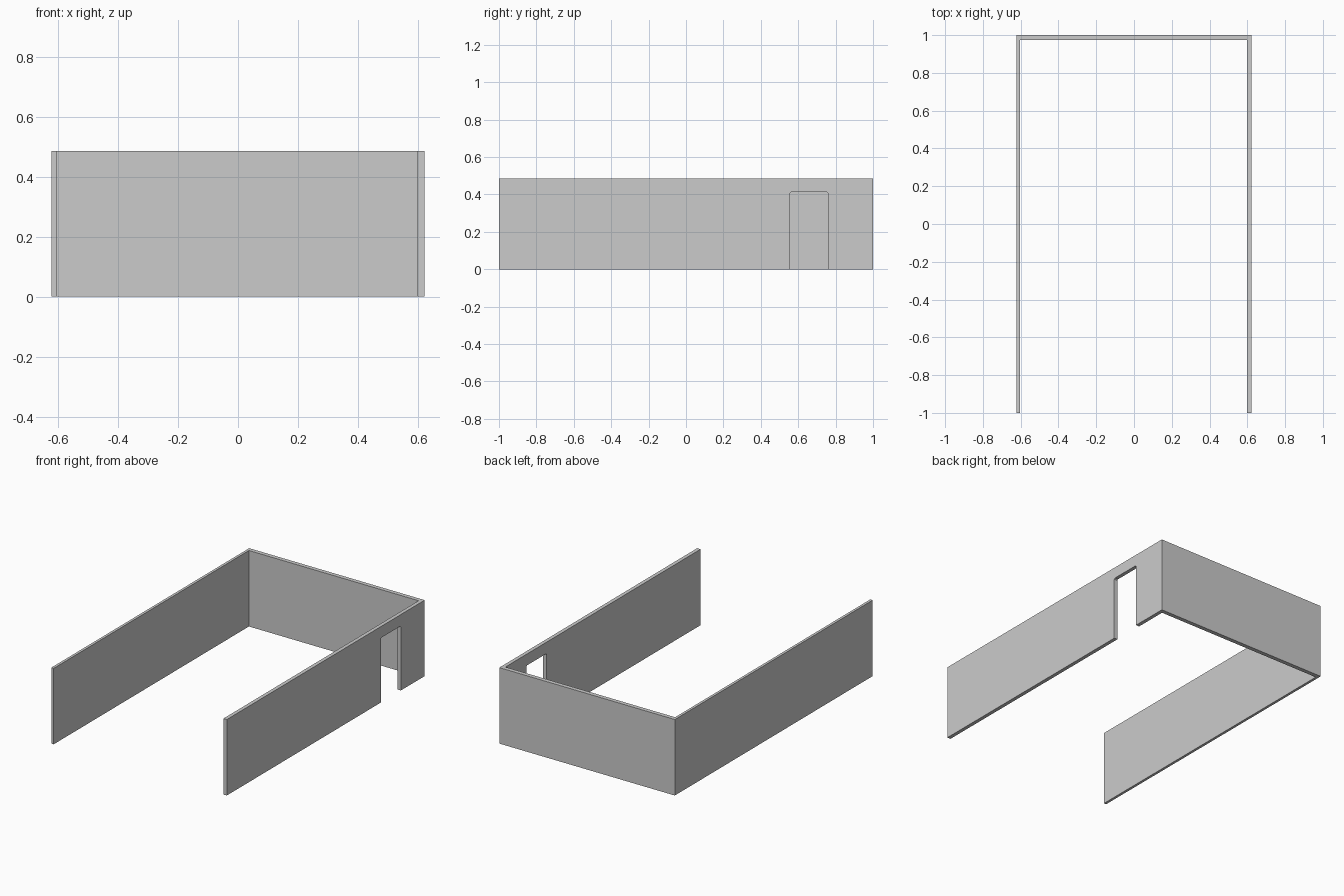
import bpy, bmesh
from mathutils import Vector

if "Cube" in bpy.data.objects:
    bpy.data.objects.remove(bpy.data.objects["Cube"])


def prism(name, points, offset):
    """Extrude a closed planar outline along offset."""
    bm = bmesh.new()
    face = bm.faces.new([bm.verts.new(p) for p in points])
    ext = bmesh.ops.extrude_face_region(bm, geom=[face])
    moved = [g for g in ext["geom"] if isinstance(g, bmesh.types.BMVert)]
    bmesh.ops.translate(bm, verts=moved, vec=Vector(offset))
    bmesh.ops.recalc_face_normals(bm, faces=bm.faces)
    mesh = bpy.data.meshes.new(name)
    bm.to_mesh(mesh)
    bm.free()
    obj = bpy.data.objects.new(name, mesh)
    bpy.context.collection.objects.link(obj)
    return obj


HEIGHT = 0.486
OUT = 0.621                       # outer half width
LEFT_IN, RIGHT_IN, BACK_IN = -0.604, 0.597, 0.973

# U-shaped walls, open at the front
plan = [(-OUT, -1), (LEFT_IN, -1), (LEFT_IN, BACK_IN), (RIGHT_IN, BACK_IN),
        (RIGHT_IN, -1), (OUT, -1), (OUT, 1), (-OUT, 1)]
walls = prism("walls", [(x, y, 0) for x, y in plan], (0, 0, HEIGHT))

# Doorway in the right wall, with slightly eased top corners
y0, y1, top, c = 0.556, 0.759, 0.413, 0.006
door = [(y0, -0.1), (y1, -0.1), (y1, top - c), (y1 - c, top),
        (y0 + c, top), (y0, top - c)]
cutter = prism("doorway_cutter", [(0.5, y, z) for y, z in door], (0.2, 0, 0))
cutter.hide_render = True
cutter.hide_viewport = True
cutter.display_type = 'WIRE'

cut = walls.modifiers.new("doorway", 'BOOLEAN')
cut.operation = 'DIFFERENCE'
cut.solver = 'EXACT'
cut.object = cutter
